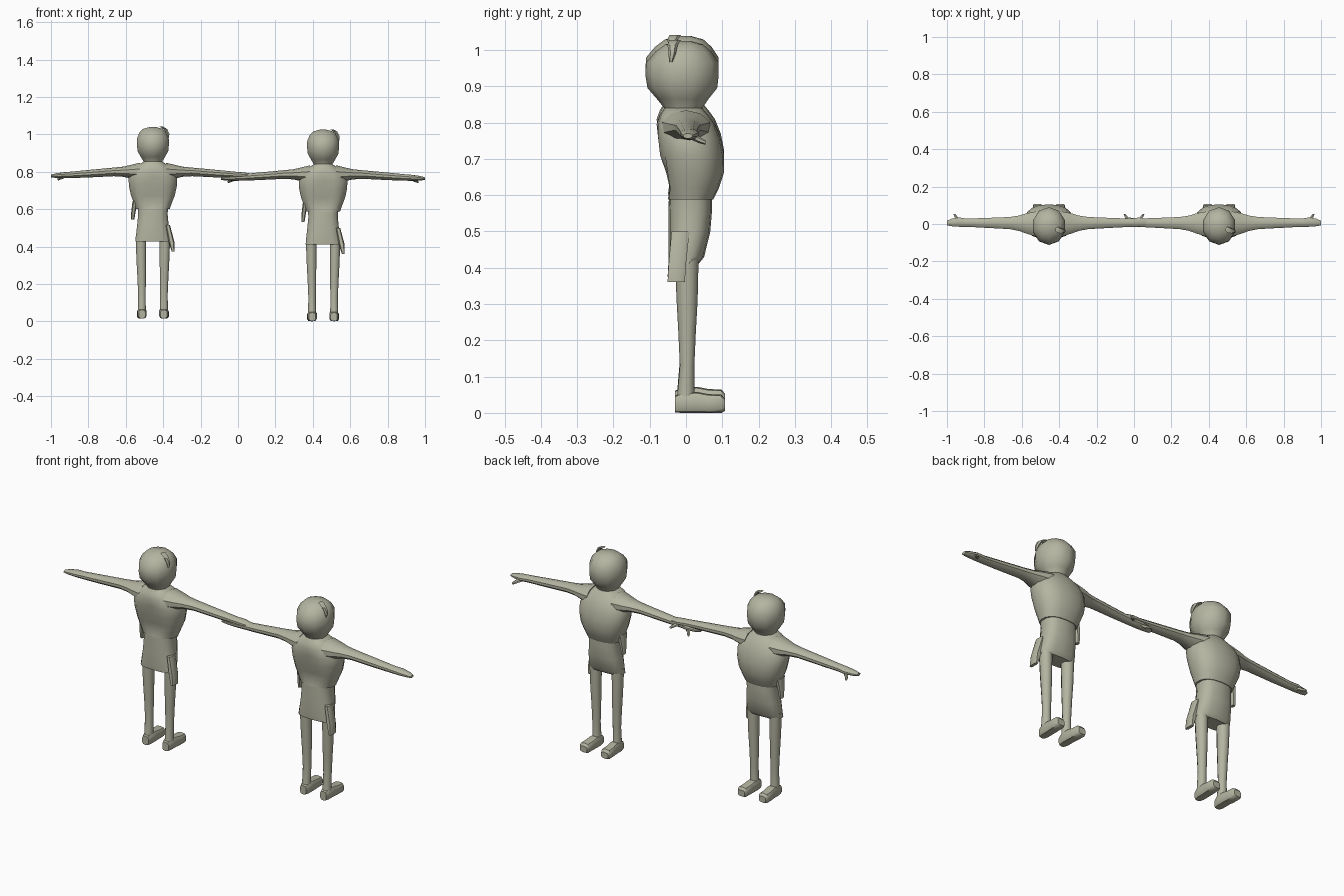
import bpy, bmesh, math
from mathutils import Vector

clay = bpy.data.materials.new("pale clay")
clay.diffuse_color = (0.46, 0.46, 0.36, 1)


def place(name, bm, origin, angle=40):
    bmesh.ops.recalc_face_normals(bm, faces=bm.faces)
    me = bpy.data.meshes.new(name)
    bm.to_mesh(me)
    bm.free()
    for p in me.polygons:
        p.use_smooth = True
    me.set_sharp_from_angle(angle=math.radians(angle))
    me.materials.append(clay)
    ob = bpy.data.objects.new(name, me)
    ob.location = origin
    bpy.context.collection.objects.link(ob)
    return ob


def loft(name, rings, origin, n=12, axis='Z', power=1.0, dent=None):
    """Rings are (x, y, z, half width, half depth), skinned along an axis."""
    bm = bmesh.new()
    loops = []
    for x, y, z, a, b in rings:
        loop = []
        for i in range(n):
            t = 2 * math.pi * (i + 0.5) / n
            c, s = math.cos(t), math.sin(t)
            u = a * math.copysign(abs(c) ** power, c)
            v = b * math.copysign(abs(s) ** power, s)
            if axis == 'Z':
                p = Vector((x + u, y + v, z))
            elif axis == 'X':
                p = Vector((x, y + u, z + v))
            else:
                p = Vector((x + u, y, z + v))
            if dent:
                p.y += dent(p)
            loop.append(bm.verts.new(p))
        loops.append(loop)
    for l0, l1 in zip(loops, loops[1:]):
        for i in range(n):
            j = (i + 1) % n
            bm.faces.new((l0[i], l0[j], l1[j], l1[i]))
    bm.faces.new(loops[0])
    bm.faces.new(loops[-1])
    return place(name, bm, origin)


def profile(rows):
    """Rows are (z, back y, front y, half width)."""
    return [(0, (b + f) / 2, z, w, (f - b) / 2) for z, b, f, w in rows]


def spine_hollow(p):
    # shallow hollow between the shoulder blades
    if p.y < -0.03 and abs(p.x) < 0.05 and 0.61 < p.z < 0.79:
        return 0.014
    return 0


def figure(prefix, origin):
    # rounded, faceted head and neck
    loft(prefix + "head", profile([
        (0.815, -0.055, 0.04, 0.045), (0.84, -0.06, 0.045, 0.052),
        (0.865, -0.08, 0.062, 0.068), (0.895, -0.106, 0.086, 0.086),
        (0.93, -0.112, 0.09, 0.09), (0.965, -0.11, 0.09, 0.089),
        (0.995, -0.085, 0.07, 0.076), (1.015, -0.058, 0.048, 0.056),
        (1.025, -0.02, 0.012, 0.018)]), origin, 10)
    # hair tuft
    loft(prefix + "hair_tuft", [
        (0.045, -0.03, 1.027, 0.012, 0.016), (0.067, -0.037, 1.014, 0.011, 0.014),
        (0.08, -0.038, 0.99, 0.009, 0.01), (0.084, -0.042, 0.967, 0.003, 0.005)],
        origin, 6)
    # tunic body
    loft(prefix + "tunic", profile([
        (0.588, -0.05, 0.075, 0.092), (0.62, -0.059, 0.091, 0.103),
        (0.66, -0.068, 0.104, 0.119), (0.71, -0.076, 0.105, 0.13),
        (0.755, -0.081, 0.096, 0.132), (0.795, -0.081, 0.08, 0.112),
        (0.82, -0.072, 0.062, 0.083), (0.84, -0.06, 0.045, 0.05)]),
        origin, 18, 'Z', 0.85, spine_hollow)
    # skirt below the tunic
    loft(prefix + "skirt", profile([
        (0.412, -0.046, 0.036, 0.095), (0.43, -0.048, 0.05, 0.094),
        (0.5, -0.048, 0.067, 0.086), (0.56, -0.048, 0.072, 0.08),
        (0.60, -0.046, 0.071, 0.084)]), origin, 14, 'Z', 0.75)
    # loose cloth ends at each side
    loft(prefix + "skirt_tail", [
        (0.108, -0.027, 0.36, 0.008, 0.025), (0.1, -0.024, 0.41, 0.016, 0.025),
        (0.08, -0.015, 0.5, 0.012, 0.026)], origin, 8, 'Z', 0.6)
    loft(prefix + "tunic_tail", [
        (-0.108, 0.018, 0.53, 0.009, 0.012), (-0.105, 0.016, 0.565, 0.012, 0.018),
        (-0.096, 0.012, 0.63, 0.014, 0.03)], origin, 8, 'Z', 0.7)

    for side, s in (("left_", -1), ("right_", 1)):
        # arm tapering to a flat hand
        loft(prefix + side + "arm", [
            (s * x, y, z, a, b) for x, y, z, a, b in [
                (0.07, 0, 0.786, 0.07, 0.048), (0.12, 0.003, 0.786, 0.057, 0.036),
                (0.16, 0.004, 0.786, 0.043, 0.027), (0.21, 0.005, 0.785, 0.034, 0.023),
                (0.35, 0.006, 0.775, 0.027, 0.02), (0.44, 0.007, 0.769, 0.023, 0.017),
                (0.48, 0.01, 0.767, 0.026, 0.016), (0.52, 0.008, 0.765, 0.021, 0.012),
                (0.545, 0.005, 0.763, 0.013, 0.007)]], origin, 10, 'X')
        # thumb
        loft(prefix + side + "thumb", [
            (s * 0.475, 0.018, 0.762, 0.014, 0.011), (s * 0.496, 0.037, 0.752, 0.01, 0.009),
            (s * 0.506, 0.054, 0.745, 0.006, 0.006)], origin, 6, 'Y')
        # leg
        loft(prefix + side + "leg", [
            (s * x, y, z, a, b) for x, y, z, a, b in [
                (0.059, 0, 0.015, 0.023, 0.028), (0.059, 0.0, 0.06, 0.022, 0.023),
                (0.059, 0.003, 0.13, 0.021, 0.02), (0.06, 0.003, 0.22, 0.024, 0.024),
                (0.062, 0.003, 0.31, 0.027, 0.029), (0.064, 0.002, 0.44, 0.03, 0.033)]],
            origin, 10)
        # foot pointing forward
        loft(prefix + side + "foot", [
            (s * x, y, z, a, b) for x, y, z, a, b in [
                (0.058, -0.031, 0.024, 0.018, 0.023), (0.058, -0.01, 0.028, 0.025, 0.028),
                (0.058, 0.03, 0.029, 0.025, 0.029), (0.06, 0.06, 0.026, 0.026, 0.026),
                (0.061, 0.098, 0.025, 0.026, 0.025), (0.061, 0.108, 0.022, 0.02, 0.016)]],
            origin, 10, 'Y', 0.6)


# two matching figures side by side, one standing slightly higher
figure("first_", (-0.455, 0, 0.014))
figure("second_", (0.455, 0, 0))
